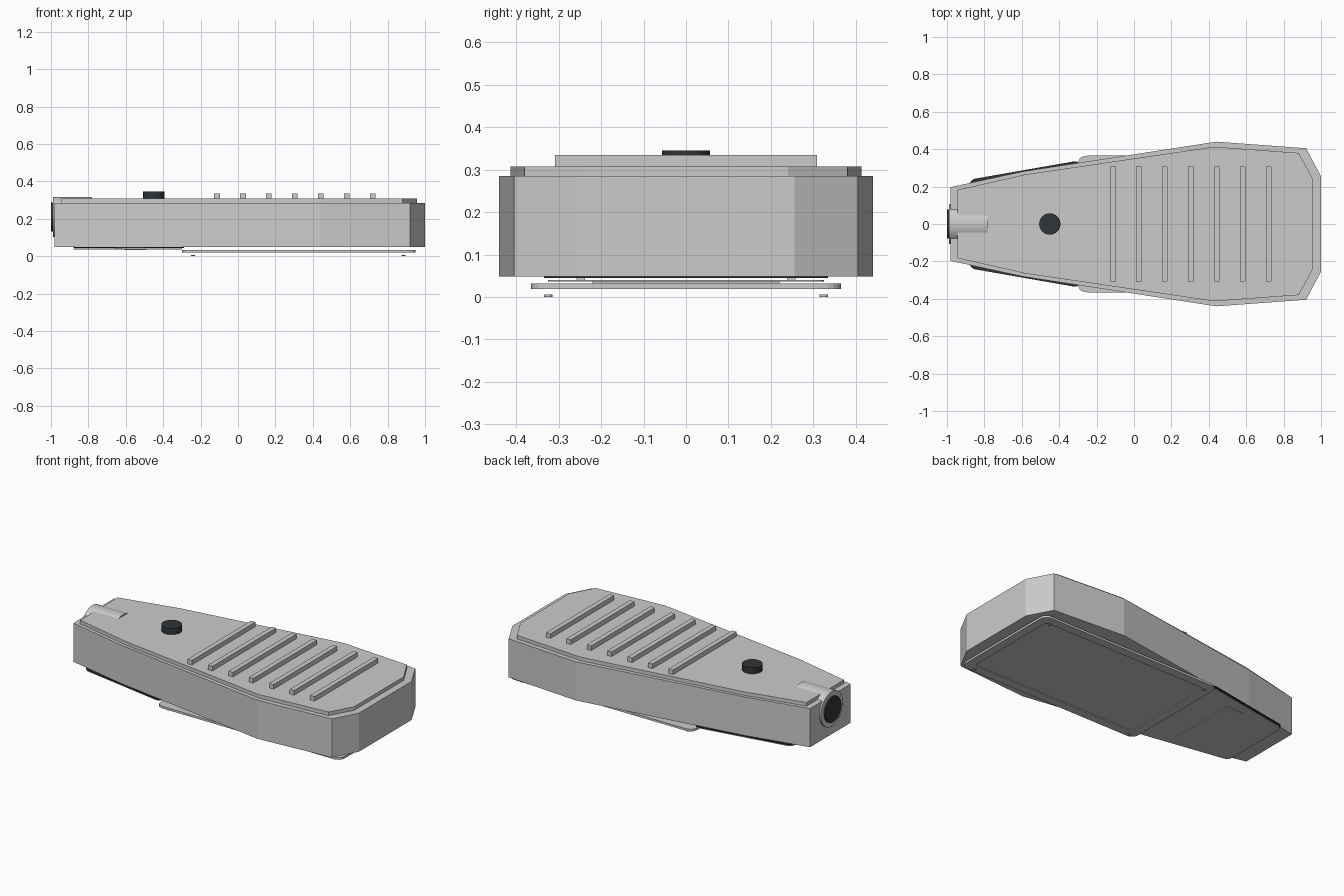
import bpy, bmesh, math

if "Cube" in bpy.data.objects:
    bpy.data.objects.remove(bpy.data.objects["Cube"])

dark = bpy.data.materials.new("dark")
dark.diffuse_color = (0.03, 0.035, 0.04, 1)
dark.use_nodes = True
dark.node_tree.nodes["Principled BSDF"].inputs["Base Color"].default_value = dark.diffuse_color


def finish(name, bm, mat=None):
    bmesh.ops.recalc_face_normals(bm, faces=bm.faces)
    me = bpy.data.meshes.new(name)
    bm.to_mesh(me)
    bm.free()
    ob = bpy.data.objects.new(name, me)
    bpy.context.collection.objects.link(ob)
    if mat:
        me.materials.append(mat)
    return ob


def mirrored(half):
    return half + [(x, -y) for x, y in reversed(half)]


def rounded(pts, r, n=5):
    """Replace every corner with a short curve."""
    out = []
    for i, (x, y) in enumerate(pts):
        ends = []
        for qx, qy in (pts[i - 1], pts[(i + 1) % len(pts)]):
            d = math.hypot(qx - x, qy - y)
            ends.append((x + (qx - x) * r / d, y + (qy - y) * r / d))
        (ax, ay), (bx, by) = ends
        for k in range(n + 1):
            t = k / n
            out.append(((1-t)**2*ax + 2*t*(1-t)*x + t*t*bx,
                        (1-t)**2*ay + 2*t*(1-t)*y + t*t*by))
    return out


def prism(name, pts, z0, z1, mat=None, hole=None):
    bm = bmesh.new()
    loops = [[bm.verts.new((x, y, z)) for x, y in p]
             for p in ([pts, hole] if hole else [pts]) for z in (z0, z1)]
    n = len(pts)

    def skin(a, b):
        for i in range(n):
            j = (i + 1) % n
            bm.faces.new((a[i], a[j], b[j], b[i]))
    skin(loops[0], loops[1])
    if hole:
        skin(loops[2], loops[3])
        skin(loops[0], loops[2])
        skin(loops[1], loops[3])
    else:
        bm.faces.new(loops[0])
        bm.faces.new(loops[1])
    return finish(name, bm, mat)


def box(name, x0, x1, y0, y1, z0, z1, mat=None):
    return prism(name, [(x0, y0), (x1, y0), (x1, y1), (x0, y1)], z0, z1, mat)


def cylinder(name, loc, r, depth, along_x=False, mat=None, n=32):
    bpy.ops.mesh.primitive_cylinder_add(
        vertices=n, radius=r, depth=depth, location=loc,
        rotation=(0, math.pi / 2 if along_x else 0, 0))
    ob = bpy.context.object
    ob.name = name
    if mat:
        ob.data.materials.append(mat)
    bpy.ops.object.shade_smooth_by_angle()
    return ob


# Lamp housing and raised lid
prism("housing", mirrored([(-0.98, 0.197), (-0.6, 0.28), (0.44, 0.44),
                           (0.92, 0.405), (1.0, 0.255)]), 0.048, 0.285)
prism("top_lid", mirrored([(-0.945, 0.182), (-0.58, 0.265), (0.43, 0.413),
                           (0.88, 0.38), (0.957, 0.24)]), 0.28, 0.307)

# Cooling fins
for i in range(7):
    x = -0.112 + 0.1387 * i
    box(f"cooling_fin_{i + 1}", x - 0.015, x + 0.015, -0.308, 0.308, 0.3, 0.335)

# Sensor cap and pole socket
cylinder("sensor_cap", (-0.45, 0, 0.322), 0.057, 0.046, mat=dark)
cylinder("pole_socket", (-0.885, 0, 0.21), 0.107, 0.21, True)
cylinder("socket_opening", (-0.985, 0, 0.21), 0.078, 0.03, True, dark)

# Glass frame and glass underneath
def rect(x0, x1, y):
    return [(x0, -y), (x1, -y), (x1, y), (x0, y)]

prism("glass_frame", rounded(rect(-0.30, 0.95, 0.365), 0.05), 0.019, 0.032,
      hole=rounded(rect(-0.245, 0.895, 0.31), 0.02))
prism("glass", rounded(rect(-0.25, 0.90, 0.315), 0.02), 0.024, 0.030)

# Access hatch with gasket
hatch = mirrored([(-0.88, 0.23), (-0.30, 0.33)])
prism("hatch_gasket", rounded(mirrored([(-0.88, 0.237), (-0.29, 0.34)]), 0.035),
      0.045, 0.0495, dark)
prism("hatch_cover", rounded(hatch, 0.035), 0.036, 0.040)
box("hatch_latch", -0.61, -0.49, -0.22, 0.22, 0.032, 0.037)

# Hatch spacers and frame screws
for s in (-1, 1):
    box("hatch_spacer", -0.66, -0.62, s * 0.248 - 0.01, s * 0.248 + 0.01, 0.039, 0.047)
    for x in (-0.24, 0.885):
        cylinder("frame_screw", (x, s * 0.325, 0.003), 0.01, 0.006, n=12)
